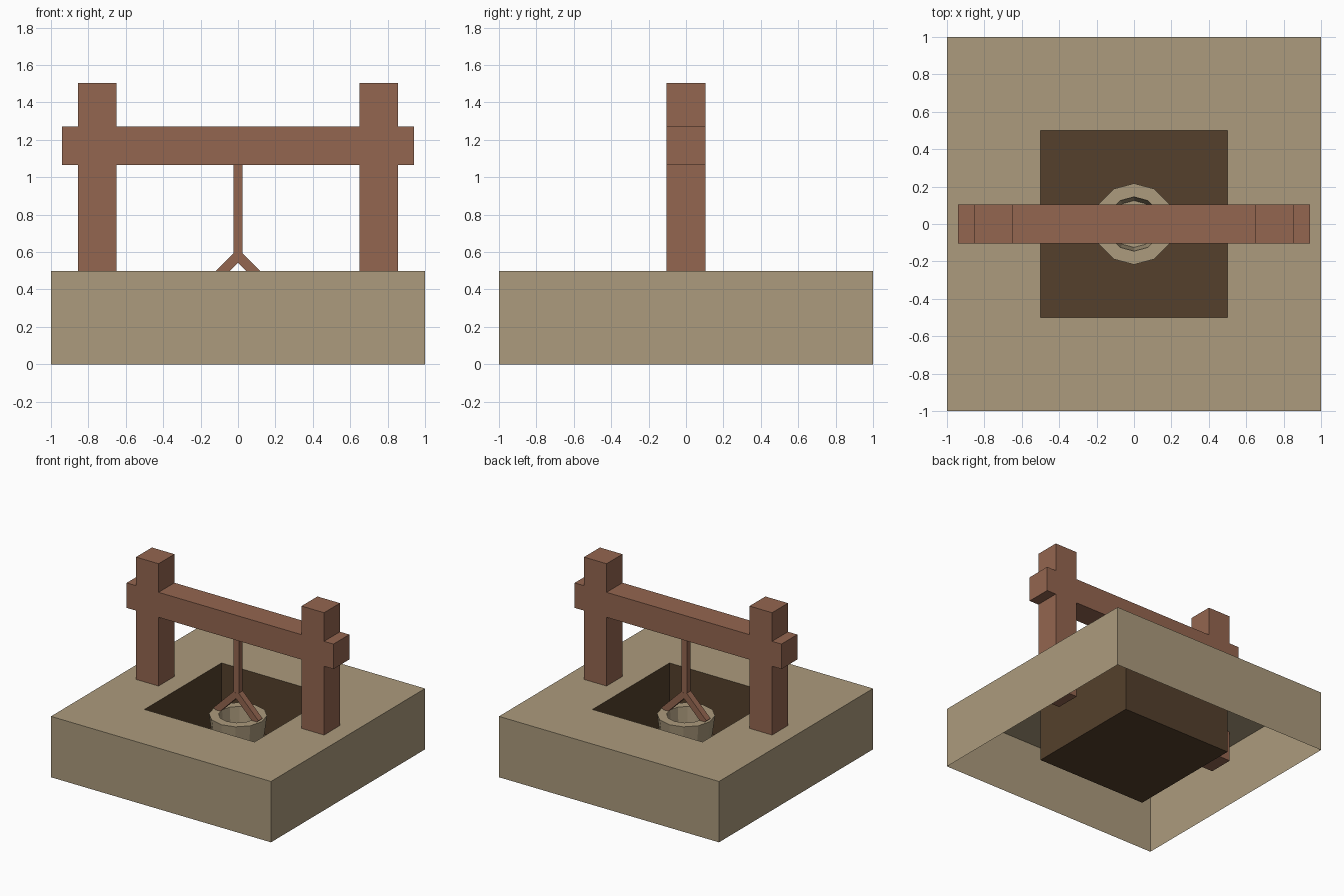
import bpy, bmesh, math
from mathutils import Vector

if "Cube" in bpy.data.objects:
    bpy.data.objects.remove(bpy.data.objects["Cube"])


def material(name, rgb):
    m = bpy.data.materials.new(name)
    m.diffuse_color = (*rgb, 1)
    m.use_nodes = True
    m.node_tree.nodes["Principled BSDF"].inputs["Base Color"].default_value = m.diffuse_color
    return m


STONE = material("tan stone", (0.413, 0.328, 0.205))
WOOD = material("red brown wood", (0.296, 0.133, 0.080))
DARK = material("dark earth", (0.089, 0.051, 0.025))


def finish(bm, name, *mats):
    me = bpy.data.meshes.new(name)
    bm.to_mesh(me)
    bm.free()
    for m in mats:
        me.materials.append(m)
    ob = bpy.data.objects.new(name, me)
    bpy.context.collection.objects.link(ob)
    return ob


def loft(bm, profile, sides, phase=0.0, cap_start=False):
    """Stack rings of (radius, z); the last ring is capped."""
    rings = []
    for r, z in profile:
        angles = [phase + math.tau * i / sides for i in range(sides)]
        rings.append([bm.verts.new((r * math.cos(a), r * math.sin(a), z)) for a in angles])
    for k, (a, b) in enumerate(zip(rings, rings[1:])):
        for i in range(sides):
            j = (i + 1) % sides
            bm.faces.new((a[i], a[j], b[j], b[i])).material_index = k
    bm.faces.new(rings[-1]).material_index = len(rings)
    if cap_start:
        bm.faces.new(rings[0][::-1])


def bar(name, start, end, width, mat):
    """Square bar between two points."""
    start, end = Vector(start), Vector(end)
    bm = bmesh.new()
    bmesh.ops.create_cube(bm, size=1)
    bmesh.ops.scale(bm, vec=(width, width, (end - start).length), verts=bm.verts)
    ob = finish(bm, name, mat)
    ob.location = (start + end) / 2
    ob.rotation_euler = (end - start).to_track_quat('Z', 'Y').to_euler()
    return ob


# Base: open-bottomed block with a dark square pit sunk into it
bm = bmesh.new()
s = math.sqrt(2)
loft(bm, [(s, 0), (s, 0.5), (s / 2, 0.5), (s / 2, 0.02)], 4, math.pi / 4)
for f in bm.faces:
    f.material_index = 1 if f.material_index >= 2 else 0
finish(bm, "well_base", STONE, DARK)

# Wooden frame: two posts and a crossbeam as one extruded outline
D = 0.103
half = [(0, 1.065), (0.65, 1.065), (0.65, 0.25), (0.855, 0.25), (0.855, 1.065), (0.94, 1.065),
        (0.94, 1.27), (0.855, 1.27), (0.855, 1.505), (0.65, 1.505), (0.65, 1.27), (0, 1.27)]
outline = half + [(-x, z) for x, z in half[-2:0:-1]]
bm = bmesh.new()
face = bm.faces.new([bm.verts.new((x, -D, z)) for x, z in outline])
ext = bmesh.ops.extrude_face_region(bm, geom=[face], use_keep_orig=True)
bmesh.ops.translate(bm, vec=(0, 2 * D, 0),
                    verts=[v for v in ext["geom"] if isinstance(v, bmesh.types.BMVert)])
bmesh.ops.recalc_face_normals(bm, faces=bm.faces)
finish(bm, "wooden_frame", WOOD)

# Hanging rope with two arms reaching the bucket rim
bar("rope", (0, 0, 0.575), (0, 0, 1.08), 0.05, WOOD)
for side, label in ((-1, "left"), (1, "right")):
    bar("rope_arm_" + label, (0, 0, 0.58), (side * 0.185, 0, 0.395), 0.053, WOOD)

# Twelve-sided bucket
bm = bmesh.new()
loft(bm, [(0.18, 0.12), (0.217, 0.4), (0.145, 0.4), (0.125, 0.17)], 12, cap_start=True)
for f in bm.faces:
    f.material_index = 0
finish(bm, "bucket", STONE)
